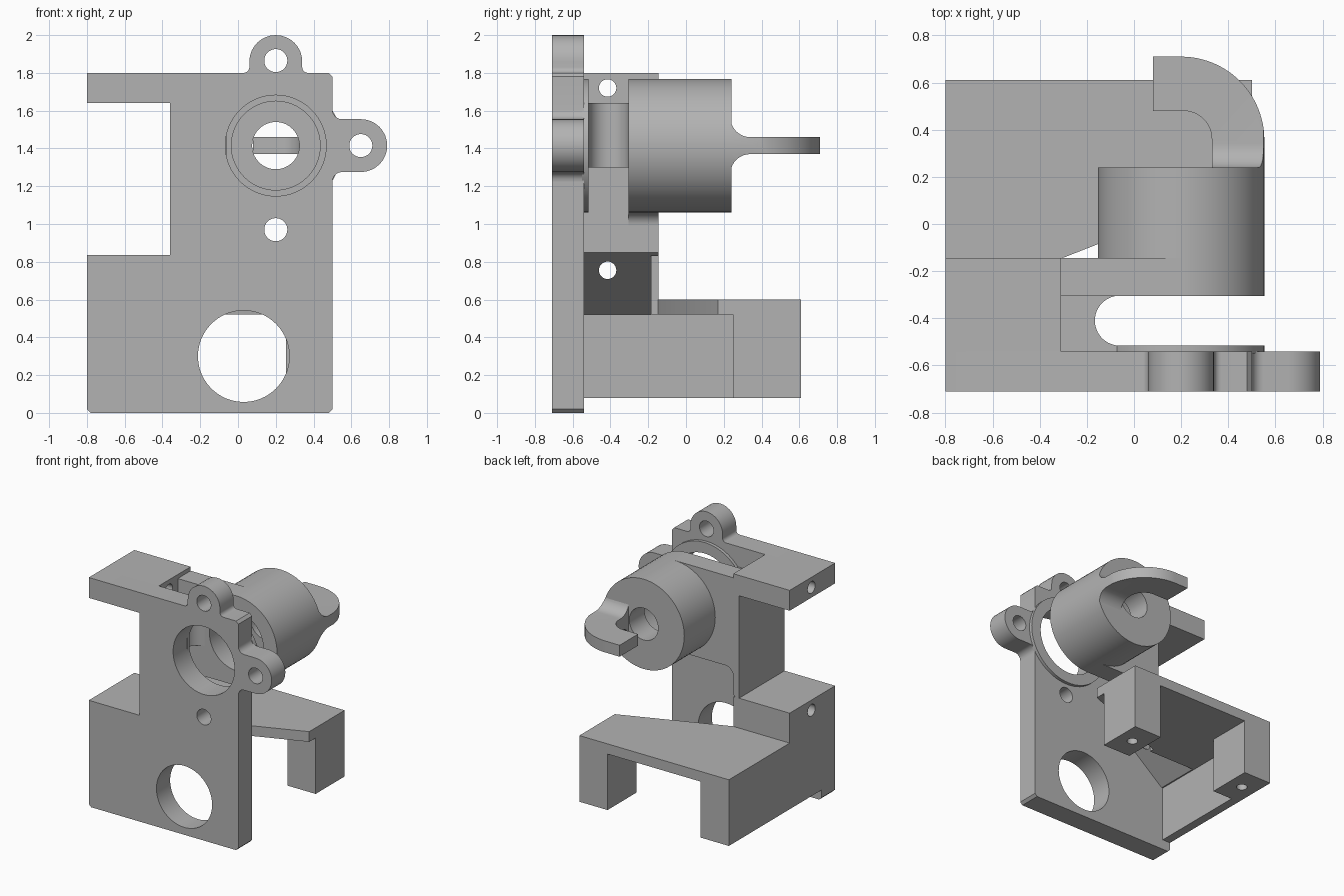
import bpy, bmesh
from math import sin, cos, radians
from mathutils import Vector

if "Cube" in bpy.data.objects:
    bpy.data.objects.remove(bpy.data.objects["Cube"])

GREY = (0.45, 0.45, 0.45, 1)
grey = bpy.data.materials.new("plain grey")
grey.use_nodes = True
grey.diffuse_color = GREY
grey.node_tree.nodes["Principled BSDF"].inputs["Base Color"].default_value = GREY


def prism(name, pts, axis, a, b):
    """Extrude a 2D profile along an axis; profiles are (y,z), (x,z) or (x,y)."""
    def place(p, d):
        return {"x": (d, p[0], p[1]), "y": (p[0], d, p[1]), "z": (p[0], p[1], d)}[axis]
    bm = bmesh.new()
    face = bm.faces.new([bm.verts.new(place(p, a)) for p in pts])
    out = bmesh.ops.extrude_face_region(bm, geom=[face])["geom"]
    step = Vector(place((0, 0), b - a))
    bmesh.ops.translate(bm, vec=step, verts=[v for v in out if isinstance(v, bmesh.types.BMVert)])
    bmesh.ops.recalc_face_normals(bm, faces=bm.faces)
    mesh = bpy.data.meshes.new(name)
    bm.to_mesh(mesh)
    bm.free()
    mesh.materials.append(grey)
    ob = bpy.data.objects.new(name, mesh)
    bpy.context.collection.objects.link(ob)
    return ob


def box(name, x, y, z):
    return prism(name, [(x[0], y[0]), (x[1], y[0]), (x[1], y[1]), (x[0], y[1])], "z", *z)


def arc(cx, cy, r, start, end, n=16):
    steps = [radians(start + (end - start) * i / n) for i in range(n + 1)]
    return [(cx + r * cos(t), cy + r * sin(t)) for t in steps]


def rod(name, centre, r, axis, a, b):
    return prism(name, arc(*centre, r, 0, 360, 64)[:-1], axis, a, b)


def combine(ob, *others, op="DIFFERENCE"):
    for other in others:
        other.hide_render = True
        mod = ob.modifiers.new("cut", "BOOLEAN")
        mod.operation, mod.solver, mod.object = op, "EXACT", other
        bpy.context.view_layer.objects.active = ob
        bpy.ops.object.modifier_apply(modifier=mod.name)
        bpy.data.objects.remove(other)
    return ob


BORE = (0.2, 1.415)
FRONT, BACK, COL = -0.71, -0.54, -0.145
R = 0.353

# Front plate with its two ears
outline = ([(-0.78, 0), (0.48, 0), (0.5, 0.02), (0.5, 1.23)]
           + arc(0.55, 1.225, 0.05, 180, 90, 6)
           + arc(0.65, BORE[1], 0.14, -90, 90)
           + arc(0.55, 1.605, 0.05, 270, 180, 6)
           + [(0.5, 1.78), (0.48, 1.8)]
           + arc(0.37, 1.83, 0.03, 270, 180, 6)
           + arc(0.2, 1.86, 0.14, 0, 180)
           + arc(0.03, 1.83, 0.03, 0, -90, 6)
           + [(-0.8, 1.8), (-0.8, 1.64), (-0.36, 1.64), (-0.36, 0.835), (-0.8, 0.835), (-0.8, 0.02)])
plate = prism("front_plate", outline, "y", FRONT, BACK)
combine(plate, *[rod("cutter", c, r, "y", -0.8, -0.4) for c, r in (
    (BORE, 0.267), ((0.03, 0.3), 0.242), ((0.2, 0.97), 0.061),
    ((0.2, 1.865), 0.061), ((0.65, BORE[1]), 0.061))])

# Thin raised ring behind the plate
ring = rod("plate_ring", BORE, R, "y", BACK - 0.01, -0.515)
combine(ring, rod("cutter", BORE, 0.267, "y", -0.8, -0.4))

# Upper arm, column and the sloping lower shoulder
side = [(-0.8, 1.8), (-0.31, 1.8), (-0.31, 0.85), (-0.72, 0.52), (-0.8, 0.52),
        (-0.8, 0.835), (-0.36, 0.835), (-0.36, 1.64), (-0.8, 1.64)]
column = prism("column_and_arm", side, "y", BACK - 0.01, COL)
combine(column, *[rod("cutter", (-0.415, z), 0.046, "x", -0.9, 0) for z in (0.755, 1.72)])
box("shoulder_back_wall", (-0.79, -0.31), (-0.185, COL), (0.52, 0.834))

# Web joining the column to the barrel
web = [(-0.33, 0.99), (-0.31, 0.99)] + arc(-0.24, 0.992, 0.07, 180, 90, 8)
web += [(0.2, 1.062), (0.2, 1.768), (-0.33, 1.768)]
web_ob = prism("barrel_web", web, "y", -0.305, COL)
combine(web_ob, rod("cutter", BORE, 0.3, "y", -0.8, 0.4))

# Rib between plate and web, with a hollow round end
rib = box("slot_rib", (-0.33, -0.06), (BACK, -0.3), (1.3, 1.64))
combine(rib, rod("cutter", (-0.06, -0.41), 0.106, "z", 1, 2))

# Barrel with a stepped bore
barrel = rod("barrel", BORE, R, "y", -0.305, 0.24)
combine(barrel, rod("cutter", BORE, 0.235, "y", -0.5, 0.05),
        rod("cutter", BORE, 0.125, "y", -0.5, 0.5))

# Curved hook that flares into the barrel
hook = prism("hook", [(0.08, 0.71), (0.2, 0.71)] + arc(0.2, 0.357, R, 90, 0, 24)
             + [(0.553, 0.23), (0.33, 0.23)] + arc(0.21, 0.36, 0.12, 0, 90) + [(0.08, 0.48)],
             "z", 1.2, 1.65)
flare = (arc(0.34, 1.565, 0.105, 180, 270, 10) + [(0.8, 1.46), (0.8, 1.37)]
         + arc(0.34, 1.265, 0.105, 90, 180, 10) + [(0.2, 1.265), (0.2, 1.565)])
combine(hook, prism("cutter", flare, "x", 0, 1),
        rod("cutter", BORE, R, "y", 0.1, 0.9), op="INTERSECT")

# Table with a slanted front edge
prism("table", [(-0.8, 0.61), (0.5, 0.61), (0.5, 0.17), (-0.31, COL - 0.002), (-0.8, COL - 0.002)],
      "z", 0.52, 0.6)
box("side_wall", (-0.8, -0.73), (BACK - 0.01, 0.3), (0.08, 0.53))

# Rear legs with small holes underneath
for name, x in (("right_leg", -0.8), ("left_leg", 0.255)):
    leg = box(name, (x, x + 0.245), (0.25, 0.61), (0.08, 0.53))
    combine(leg, rod("cutter", (x + 0.122, 0.43), 0.04, "z", 0, 0.25))

# Smooth the round surfaces, keep edges sharp
for ob in bpy.context.collection.objects:
    if ob.type == "MESH" and grey.name in ob.data.materials:
        bpy.ops.object.select_all(action="DESELECT")
        ob.select_set(True)
        bpy.context.view_layer.objects.active = ob
        bpy.ops.object.shade_smooth_by_angle(angle=radians(30))
